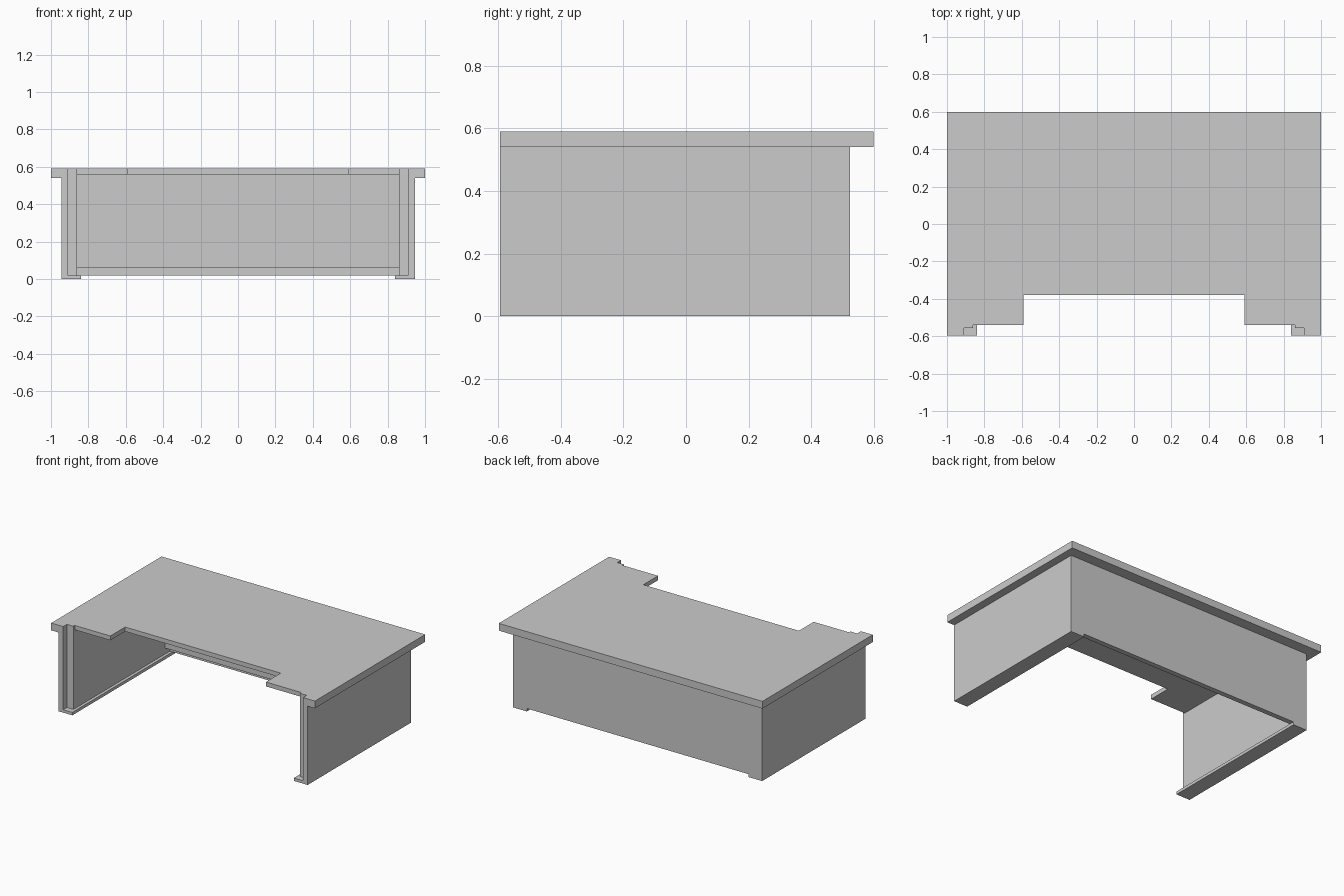
import bpy, bmesh

if "Cube" in bpy.data.objects:
    bpy.data.objects.remove(bpy.data.objects["Cube"])


def prism(name, pts, z0, z1):
    """Extrude a plan outline from z0 to z1."""
    bm = bmesh.new()
    face = bm.faces.new([bm.verts.new((x, y, z0)) for x, y in pts])
    ext = bmesh.ops.extrude_face_region(bm, geom=[face])
    bmesh.ops.translate(bm, vec=(0, 0, z1 - z0),
                        verts=[v for v in ext["geom"] if isinstance(v, bmesh.types.BMVert)])
    bmesh.ops.recalc_face_normals(bm, faces=bm.faces)
    mesh = bpy.data.meshes.new(name)
    bm.to_mesh(mesh)
    bm.free()
    ob = bpy.data.objects.new(name, mesh)
    bpy.context.collection.objects.link(ob)
    return ob


def symmetric(half):
    """Complete a half outline that starts and ends on x = 0."""
    return half + [(-x, y) for x, y in reversed(half) if x > 0]


def rect(x0, x1, y0, y1):
    return [(x0, y0), (x1, y0), (x1, y1), (x0, y1)]


def mirrored(ob):
    ob.modifiers.new("Mirror", "MIRROR").use_axis = (True, False, False)
    return ob


# Desktop with stepped knee cut-out
prism("desktop", symmetric([(0, -.38), (.59, -.38), (.59, -.54),
                            (.86, -.54), (.86, .49), (0, .49)]), .56, .59)
# Thick overhanging rim on the sides and back
prism("desktop_rim", symmetric([(0, .49), (.91, .49), (.91, -.595), (1, -.595),
                                (1, .6), (0, .6)]), .54, .59)
# Outer shell: sides and back in one U
prism("outer_shell", symmetric([(0, .49), (.91, .49), (.91, -.595), (.945, -.595),
                                (.945, .525), (0, .525)]), .02, .54)
# Inner linings
mirrored(prism("side_lining", rect(.86, .91, -.555, .49), .02, .59))
prism("back_lining", rect(-.86, .86, .44, .49), .06, .56)
# Base runners under the side walls
mirrored(prism("base_runner", rect(.84, .945, -.595, .525), 0, .02))
